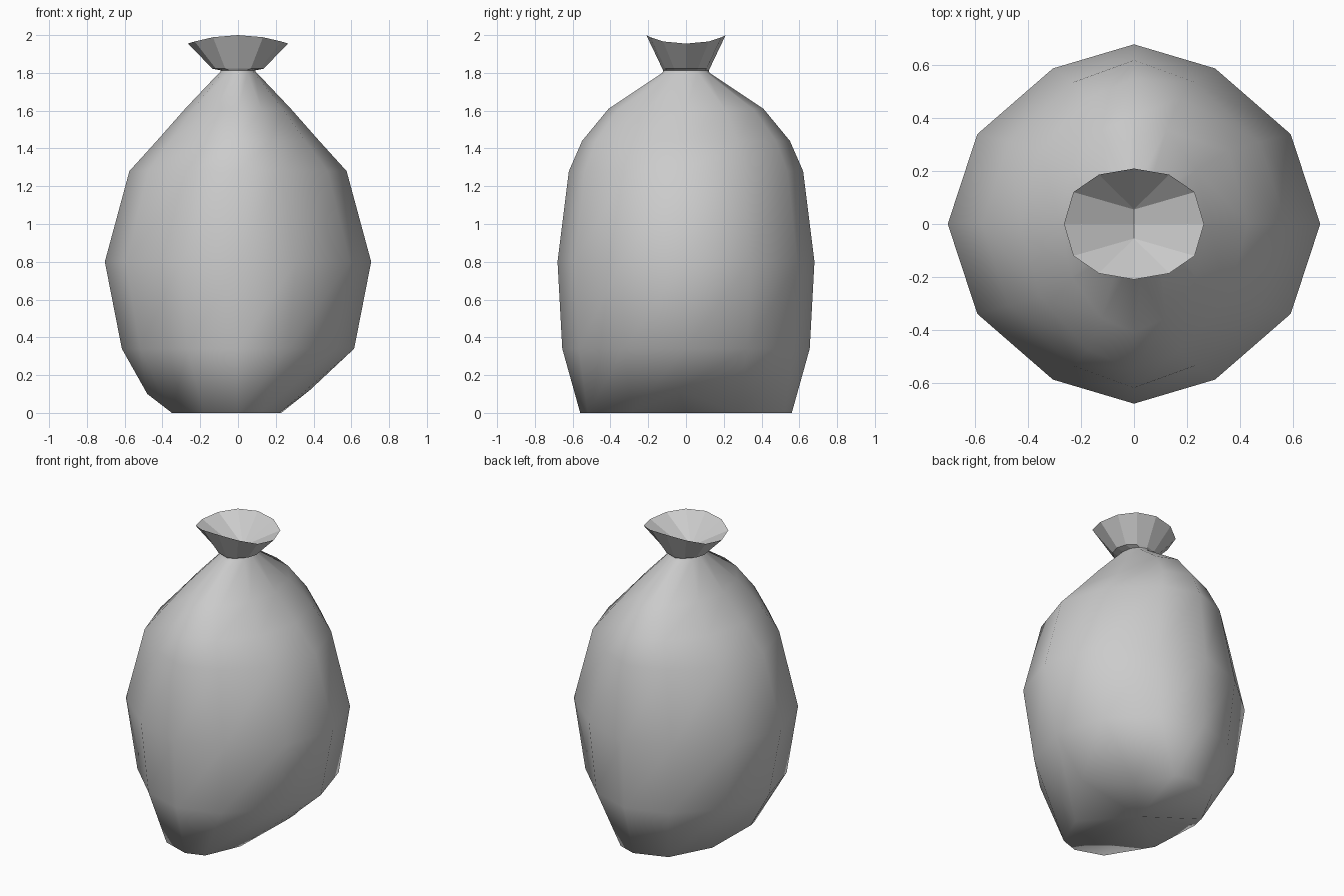
import bpy, bmesh
from math import sin, cos, pi, copysign

if "Cube" in bpy.data.objects:
    bpy.data.objects.remove(bpy.data.objects["Cube"])

N = 12


def spow(v, p):
    return copysign(abs(v) ** p, v)


def ring(rx, ry, z, px=1.0, py=1.0, rise=0.0):
    pts = []
    for k in range(N):
        a = 2 * pi * k / N
        pts.append((rx * spow(cos(a), px), ry * spow(sin(a), py), z + rise * sin(a) ** 2))
    return pts


def loft(name, rings, cap=None, smooth=False):
    bm = bmesh.new()
    loops = [[bm.verts.new(p) for p in r] for r in rings]
    for a, b in zip(loops, loops[1:]):
        for i in range(N):
            j = (i + 1) % N
            bm.faces.new((a[i], a[j], b[j], b[i]))
    if cap:
        c = bm.verts.new(cap)
        for i in range(N):
            bm.faces.new((c, loops[0][(i + 1) % N], loops[0][i]))
    bmesh.ops.remove_doubles(bm, verts=bm.verts, dist=0.0005)
    bmesh.ops.recalc_face_normals(bm, faces=bm.faces)
    for f in bm.faces:
        f.smooth = smooth
    me = bpy.data.meshes.new(name)
    bm.to_mesh(me)
    bm.free()
    ob = bpy.data.objects.new(name, me)
    bpy.context.collection.objects.link(ob)
    return ob


# Sack body: slumped, uneven base, rounded sides, wedge-shaped shoulders
base = [(.38, -.04, .12), (.23, .28, 0), (.12, .52, 0), (0, .56, 0),
        (-.21, .485, 0), (-.35, .22, 0), (-.48, 0, .10), (-.35, -.22, 0),
        (-.18, -.50, 0), (0, -.56, 0), (.12, -.52, 0), (.22, -.29, 0)]
profile = [(.615, .655, .34, 1.2), (.705, .68, .80, 1.2), (.575, .62, 1.28, 1.33),
           (.43, .55, 1.44, 1.3), (.28, .41, 1.61, 1.2), (.10, .125, 1.80), (.085, .12, 1.815)]
loft("sack_body", [base] + [ring(*p) for p in profile], cap=(-.04, 0, 0), smooth=True)

# Gathered mouth: flared collar whose inside pinches down to a short slit
slit = [(0, max(-.055, min(.055, p[1])), 1.825) for p in ring(.2, .12, 0)]
loft("sack_mouth", [ring(.085, .12, 1.812),
                    ring(.135, .125, 1.822),
                    ring(.265, .21, 1.955, py=.8, rise=.045),
                    slit])
